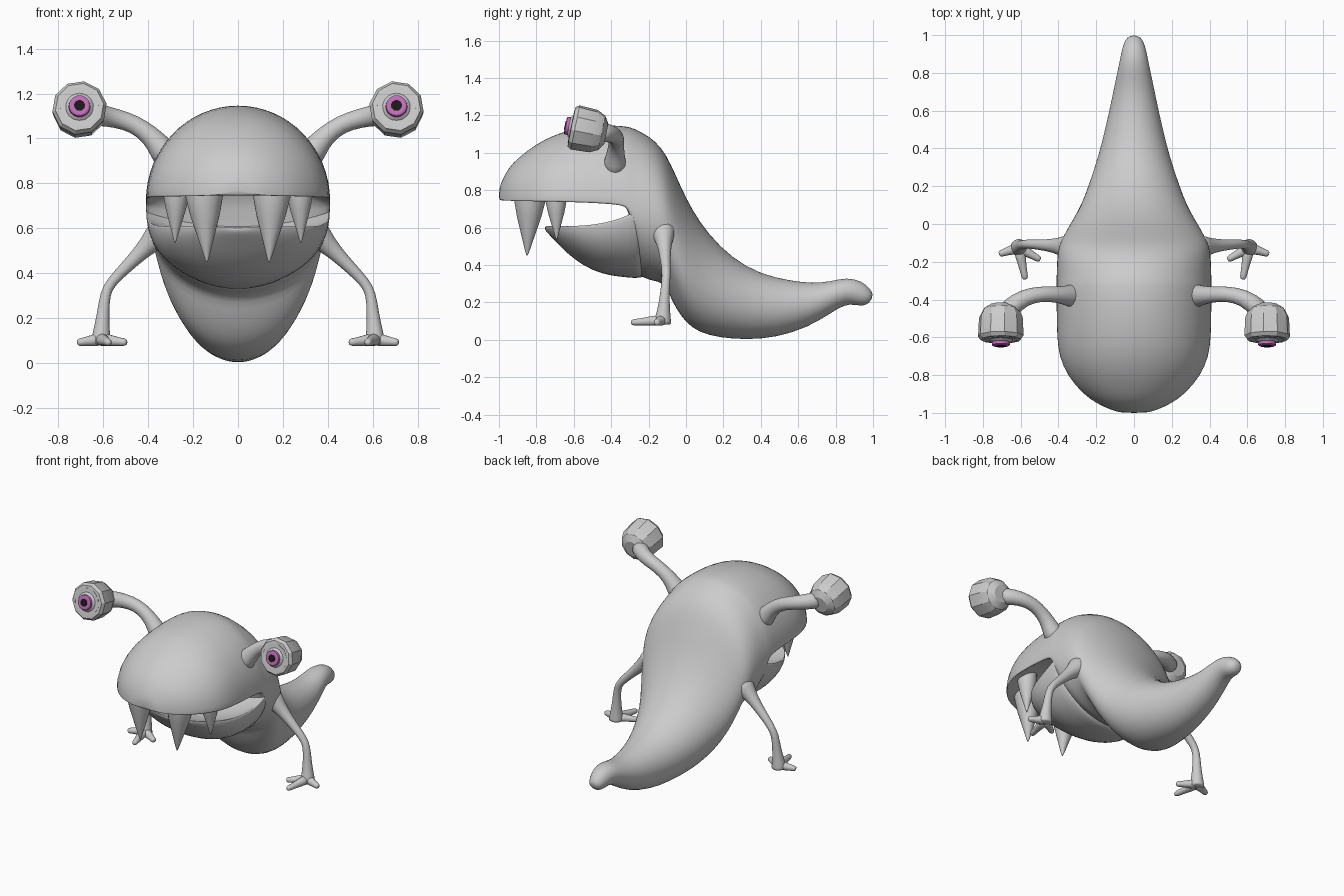
import bpy, bmesh, math
from mathutils import Vector, Matrix

if "Cube" in bpy.data.objects:
    bpy.data.objects.remove(bpy.data.objects["Cube"])


def finish(name, bm, mirror=False, subdiv=0, angle=180, color=None):
    bmesh.ops.recalc_face_normals(bm, faces=bm.faces[:])
    me = bpy.data.meshes.new(name)
    bm.to_mesh(me)
    bm.free()
    ob = bpy.data.objects.new(name, me)
    bpy.context.collection.objects.link(ob)
    if mirror:
        ob.modifiers.new("mirror", 'MIRROR').use_mirror_merge = False
    if subdiv:
        m = ob.modifiers.new("subdivision", 'SUBSURF')
        m.levels = m.render_levels = subdiv
    if color:
        mat = bpy.data.materials.new(name)
        mat.diffuse_color = color
        mat.use_nodes = True
        mat.node_tree.nodes["Principled BSDF"].inputs["Base Color"].default_value = mat.diffuse_color
        me.materials.append(mat)
    bpy.ops.object.select_all(action='DESELECT')
    ob.select_set(True)
    bpy.context.view_layer.objects.active = ob
    if angle:
        bpy.ops.object.shade_smooth_by_angle(angle=math.radians(angle))
    return ob


def loft(bm, rings):
    rows = [[bm.verts.new(p) for p in r] for r in rings]
    n = len(rows[0])
    for a, b in zip(rows, rows[1:]):
        for i in range(n):
            j = (i + 1) % n
            bm.faces.new((a[i], a[j], b[j], b[i]))
    bm.faces.new(rows[0][::-1])
    bm.faces.new(rows[-1])


def section(top, mid, bot, w, pt=1, pb=1, n=32):
    """Cross-section of half width w; top, mid, bot are (y, z) points."""
    ring = []
    for i in range(n):
        a = 2 * math.pi * i / n
        s = math.sin(a)
        end, k = (top, abs(s) ** pt) if s >= 0 else (bot, abs(s) ** pb)
        ring.append((w * math.cos(a), mid[0] + (end[0] - mid[0]) * k,
                     mid[1] + (end[1] - mid[1]) * k))
    return ring


def tube(bm, pts, n=12):
    """Round tube through (x, y, z, radius) points."""
    P = [Vector(p[:3]) for p in pts]
    rings, prev = [], None
    for i, p in enumerate(P):
        t = (P[min(i + 1, len(P) - 1)] - P[max(i - 1, 0)]).normalized()
        if prev is None:
            u = t.orthogonal().normalized()
        else:
            u = prev.rotation_difference(t) @ u
        prev = t
        v = t.cross(u)
        rings.append([p + pts[i][3] * (u * math.cos(a) + v * math.sin(a))
                      for a in (2 * math.pi * (k + .5) / n for k in range(n))])
    loft(bm, rings)


# body: upper jaw (y, top, rim, roof, half width), then trunk and tail
jaw = [(-1.0, .80, .755, .75, .06), (-.99, .84, .747, .745, .11),
       (-.95, .92, .744, .745, .2), (-.9, .972, .742, .755, .272),
       (-.8, 1.05, .738, .80, .357), (-.7, 1.1, .735, .84, .398),
       (-.6, 1.13, .732, .86, .41), (-.45, 1.15, .726, .85, .412),
       (-.35, 1.148, .718, .80, .412), (-.305, 1.14, .705, .74, .412)]
trunk = [(-.285, 1.135, -.285, .335, .412, .43), (-.2, 1.095, -.19, .32, .41, .45),
         (-.13, 1.03, -.11, .30, .402, .47), (-.08, .94, -.09, .24, .385, .5),
         (-.03, .825, -.05, .16, .362, .5), (.03, .70, 0, .09, .33, .5),
         (.12, .565, .07, .038, .282, .5), (.25, .435, .18, .01, .237, .5),
         (.4, .352, .33, 0, .187, .5), (.55, .318, .48, .012, .15, .5),
         (.68, .302, .65, .065, .117, .5), (.77, .312, .77, .14, .096, .5),
         (.86, .335, .85, .19, .077, .5), (.94, .315, .90, .188, .065, .5),
         (.988, .272, .95, .18, .05, .5), (1.002, .24, .985, .2, .025, .5)]
rings = [section((y, t), (y, m), (y, b), w, pb=2) for y, t, m, b, w in jaw]
for ty, tz, by, bz, w, f in trunk:
    mid = (by + (ty - by) * f, bz + (tz - bz) * f)
    rings.append(section((ty, tz), mid, (by, bz), w))
bm = bmesh.new()
loft(bm, rings)
finish("body", bm, subdiv=1)

# lower jaw (y, floor, rim, bottom, half width)
lower = [(-.755, .606, .606, .59, .06), (-.74, .60, .61, .57, .13),
         (-.70, .585, .61, .53, .22), (-.64, .56, .61, .465, .3),
         (-.55, .535, .612, .395, .365), (-.45, .535, .625, .35, .398),
         (-.35, .56, .65, .335, .41), (-.27, .64, .69, .328, .41),
         (-.2, .66, .69, .325, .395)]
bm = bmesh.new()
loft(bm, [section((y, t), (y, m), (y, b), w, pt=2) for y, t, m, b, w in lower])
finish("lower_jaw", bm, subdiv=1)

# fangs
for name, x, y, r, tip in (("front_fang", .15, -.835, .088, (.138, -.85, .45)),
                           ("side_fang", .275, -.695, .06, (.28, -.692, .535))):
    bm = bmesh.new()
    pts = []
    for k, s in ((-.3, 1.0), (0, .97), (.3, .75), (.65, .4), (.92, .13), (1, .03)):
        pts.append((x + (tip[0] - x) * k, y + (tip[1] - y) * k,
                    .745 + (tip[2] - .745) * k, r * s))
    tube(bm, pts, 16)
    finish(name, bm, mirror=True, angle=60)

# eye stalks
bm = bmesh.new()
tube(bm, [(.30, -.38, .90, .075), (.345, -.38, .96, .058), (.39, -.375, 1.015, .046),
          (.46, -.37, 1.065, .042), (.54, -.375, 1.09, .044),
          (.62, -.41, 1.105, .05), (.69, -.48, 1.115, .06)])
finish("eye_stalk", bm, mirror=True, subdiv=1)

# eye housings, low-poly, looking slightly upwards
c, d = Vector((.705, -.612, 1.14)), Vector((0, -.975, .2)).normalized()


def along(*steps):
    return [(*(c + d * t), r) for t, r in steps]


bm = bmesh.new()
tube(bm, along((-.19, .055), (-.165, .095), (-.12, .117), (-.02, .122),
               (.0, .108), (.003, .09), (-.02, .085)), 10)
finish("eye_housing", bm, mirror=True, angle=25)

# eyeballs, irises and pupils
bm = bmesh.new()
bmesh.ops.create_uvsphere(bm, u_segments=20, v_segments=12, radius=.085,
                          matrix=Matrix.Translation(c - d * .055))
finish("eyeball", bm, mirror=True)
bm = bmesh.new()
tube(bm, along((0, .05), (.03, .047), (.034, .04)), 20)
finish("iris", bm, mirror=True, angle=30, color=(.55, .16, .5, 1))
bm = bmesh.new()
tube(bm, along((.02, .024), (.037, .024)), 16)
finish("pupil", bm, mirror=True, angle=30, color=(.01, .01, .01, 1))

# arms
bm = bmesh.new()
tube(bm, [(.32, -.125, .60, .085), (.37, -.12, .555, .058), (.42, -.115, .505, .038),
          (.5, -.11, .425, .028), (.565, -.105, .36, .024), (.592, -.108, .31, .024),
          (.6, -.115, .22, .028), (.607, -.12, .15, .037), (.61, -.125, .095, .048),
          (.61, -.125, .08, .048)])
finish("arm", bm, mirror=True, subdiv=1)

# toes
bm = bmesh.new()
for tx, ty in ((.715, -.16), (.575, -.295), (.495, -.19)):
    a, b = Vector((.61, -.125, .105)), Vector((tx, ty, .092))
    tube(bm, [(*a.lerp(b, k), r) for k, r in
              ((0, .035), (.35, .028), (.7, .02), (.93, .019), (1, .01))], 10)
for v in bm.verts:
    v.co.z = max(v.co.z, .076)
finish("toes", bm, mirror=True, subdiv=1)
